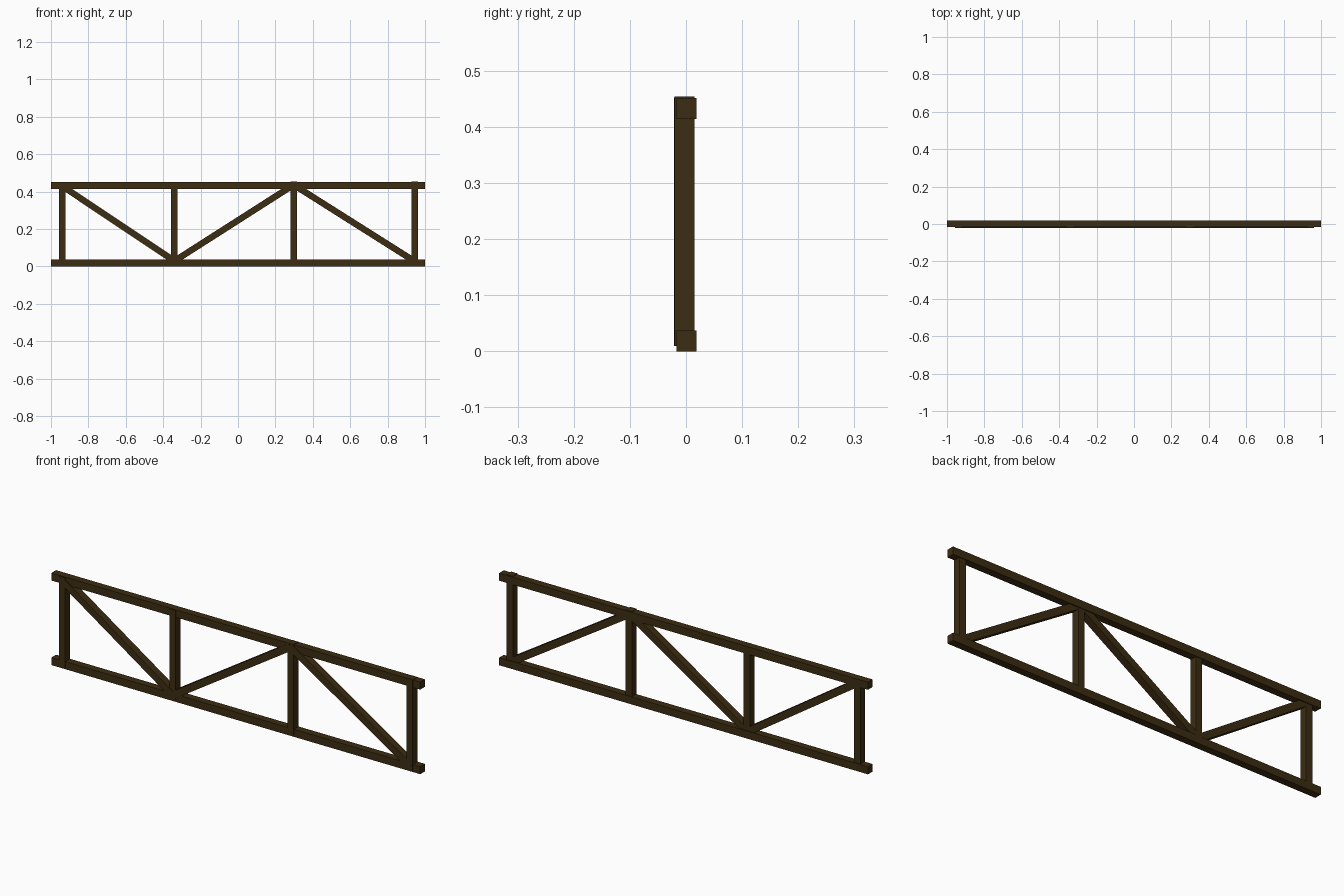
import bpy
from math import atan2
from mathutils import Vector, Matrix

cube = bpy.data.objects.get("Cube")
if cube:
    bpy.data.objects.remove(cube, do_unlink=True)

# Dark wood
wood = bpy.data.materials.new("dark_brown_wood")
wood.use_nodes = True
colour = (0.046, 0.026, 0.006, 1)
wood.diffuse_color = colour
bsdf = wood.node_tree.nodes["Principled BSDF"]
bsdf.inputs["Base Color"].default_value = colour
bsdf.inputs["Roughness"].default_value = 0.9

DEPTH = 0.036


def beam(name, start, end, width, y):
    """Square-cut timber between two (x, z) points, centred on y."""
    a, b = Vector(start), Vector(end)
    d, mid = b - a, (a + b) / 2
    bpy.ops.mesh.primitive_cube_add(size=1)
    ob = bpy.context.object
    ob.name = name
    ob.data.transform(Matrix.Translation((mid.x, y, mid.y))
                      @ Matrix.Rotation(-atan2(d.y, d.x), 4, 'Y')
                      @ Matrix.Diagonal((d.length, DEPTH, width, 1)))
    ob.data.materials.append(wood)
    return ob


# Long rails
beam("bottom_rail", (-1, 0.0185), (1, 0.0185), 0.037, 0.001)
beam("top_rail", (-1, 0.433), (1, 0.433), 0.037, 0.001)

# Upright posts: the two on the left end slightly above the top rail
for i, (x, top) in enumerate([(-0.94, 0.448), (-0.341, 0.448),
                              (0.299, 0.454), (0.945, 0.454)]):
    beam(f"post_{i + 1}", (x, 0.01), (x, top), 0.034, -0.0025)

# Diagonal braces zigzagging between the rails
braces = [((-0.94, 0.43), (-0.335, 0.026)),
          ((-0.345, 0.026), (0.3, 0.438)),
          ((0.295, 0.438), (0.95, 0.024))]
for i, (a, b) in enumerate(braces):
    beam(f"diagonal_brace_{i + 1}", a, b, 0.034, -0.0035)
